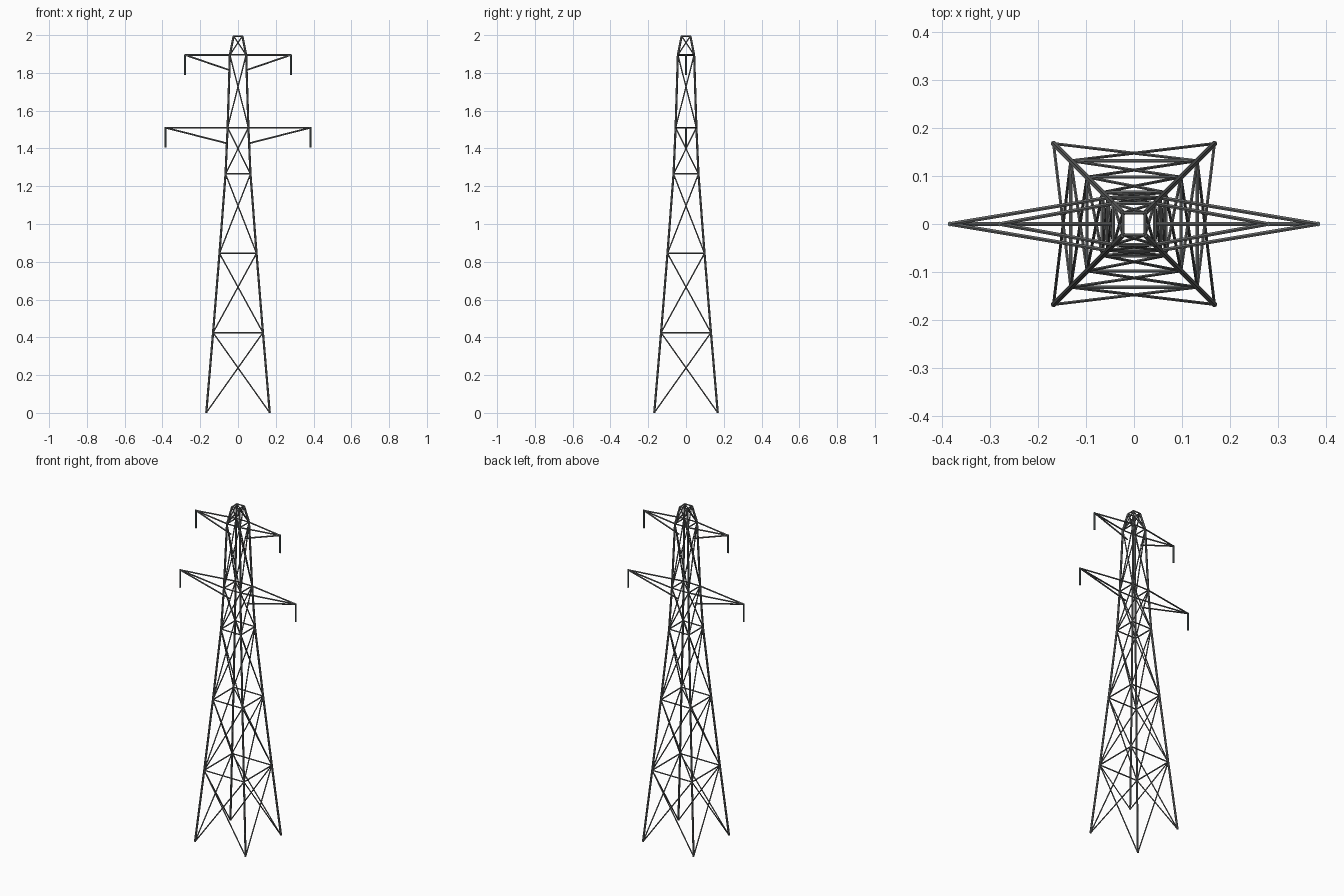
import bpy, bmesh
from mathutils import Vector

if "Cube" in bpy.data.objects:
    bpy.data.objects.remove(bpy.data.objects["Cube"])


def mat(name, c):
    m = bpy.data.materials.new(name)
    m.diffuse_color = (*c, 1)
    m.use_nodes = True
    m.node_tree.nodes["Principled BSDF"].inputs["Base Color"].default_value = m.diffuse_color
    return m


steel = mat("dark_steel", (0.13, 0.135, 0.135))
glass = mat("insulator_grey", (0.11, 0.14, 0.14))


def bars(name, pairs, r, material, sides=6):
    """One object made of straight round bars between point pairs."""
    bm = bmesh.new()
    for a, b in pairs:
        a, b = Vector(a), Vector(b)
        d = b - a
        m = d.to_track_quat('Z', 'Y').to_matrix().to_4x4()
        m.translation = (a + b) / 2
        bmesh.ops.create_cone(bm, cap_ends=True, segments=sides, radius1=r,
                              radius2=r, depth=d.length, matrix=m)
    me = bpy.data.meshes.new(name)
    bm.to_mesh(me)
    bm.free()
    me.materials.append(material)
    ob = bpy.data.objects.new(name, me)
    bpy.context.collection.objects.link(ob)
    return ob


# Tower levels: height, half width
levels = [(0.001, 0.168), (0.425, 0.132), (0.845, 0.098), (1.265, 0.066),
          (1.51, 0.055), (1.895, 0.043), (1.995, 0.023)]
corners = [(-1, -1), (1, -1), (1, 1), (-1, 1)]


def pt(level, c):
    z, h = levels[level]
    x, y = corners[c % 4]
    return (x * h, y * h, z)


legs, rings, braces = [], [], []
for i in range(len(levels)):
    for c in range(4):
        if i:
            rings.append((pt(i, c), pt(i, c + 1)))
            legs.append((pt(i - 1, c), pt(i, c)))
            braces.append((pt(i - 1, c), pt(i, c + 1)))
            braces.append((pt(i - 1, c + 1), pt(i, c)))
bars("legs", legs, 0.006, steel)
bars("horizontal_rings", rings, 0.004, steel)
bars("cross_braces", braces, 0.0035, steel)

# Cross arms with hanging insulators: level, reach, strut foot height and x
for name, lv, reach, zf, xf in [("lower", 4, 0.384, 1.427, 0.058),
                                ("upper", 5, 0.28, 1.815, 0.046)]:
    z, h = levels[lv]
    arm, hang = [], []
    for s in (-1, 1):
        tip = (s * reach, 0, z)
        arm += [((s * h, y, z), tip) for y in (-h, h)]
        arm.append(((s * xf, 0, zf), tip))
        hang.append(((s * reach, 0, z + 0.003), (s * reach, 0, z - 0.105)))
    bars(name + "_cross_arm", arm, 0.0045, steel)
    bars(name + "_insulators", hang, 0.005, glass, 8)
